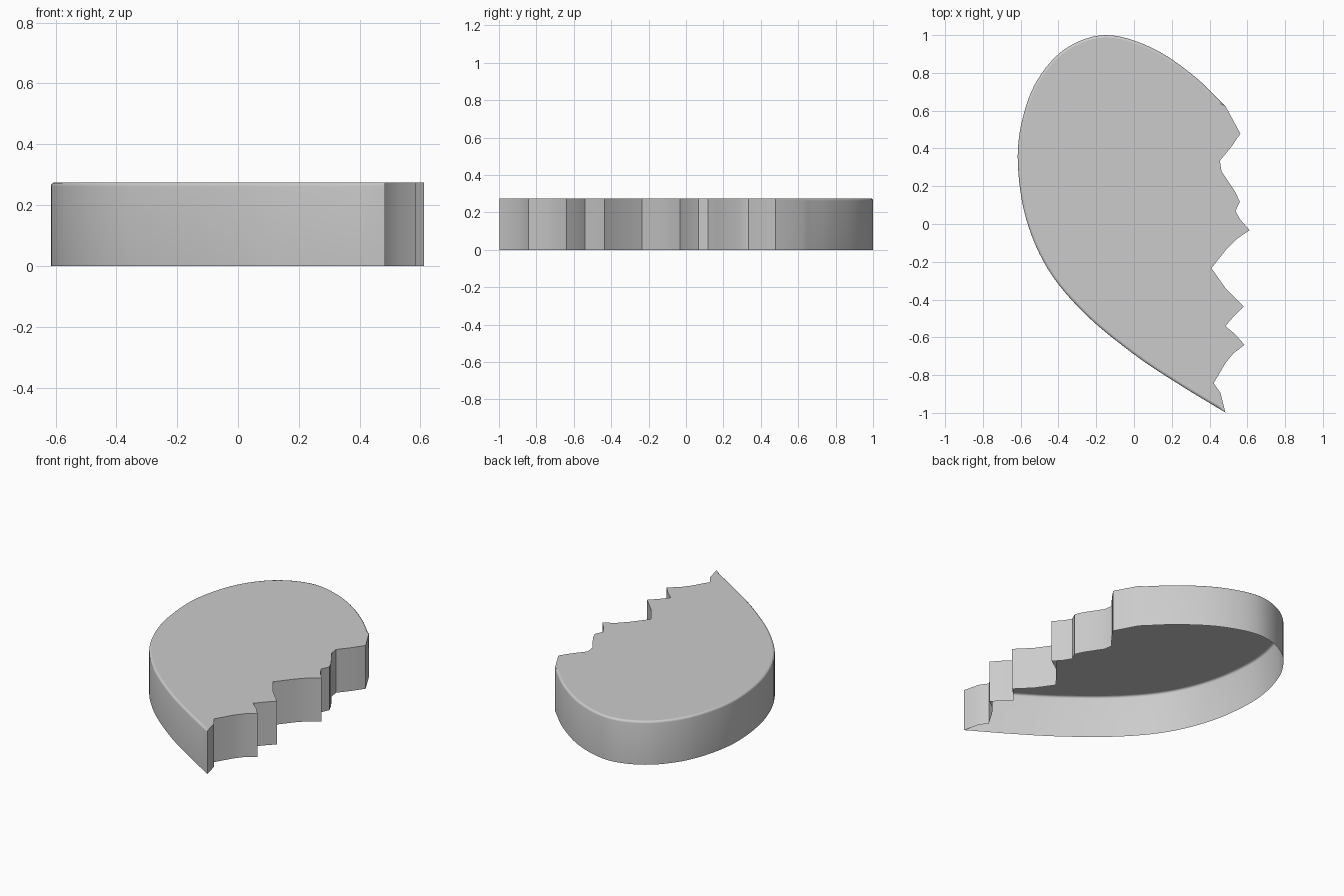
import bpy, bmesh, math
from mathutils import Vector

if "Cube" in bpy.data.objects:
    bpy.data.objects.remove(bpy.data.objects["Cube"])

HEIGHT, BEVEL = 0.275, 0.013

# Smooth outer lobe, from the upper break round the left side to the lower tip
LOBE = [(0.485, 0.623), (0.31, 0.79), (0.09, 0.935), (-0.15, 1.0), (-0.36, 0.93),
        (-0.51, 0.765), (-0.592, 0.55), (-0.615, 0.32), (-0.572, 0.03), (-0.455, -0.24),
        (-0.26, -0.475), (0.0, -0.69), (0.24, -0.85), (0.484, -0.998)]

# Jagged broken edge, from the lower tip back up
BREAK = [(0.458, -0.895), (0.422, -0.842), (0.484, -0.737), (0.526, -0.685),
         (0.585, -0.64), (0.537, -0.585), (0.484, -0.54), (0.53, -0.487),
         (0.58, -0.437), (0.488, -0.345), (0.41, -0.234), (0.49, -0.133),
         (0.54, -0.082), (0.612, -0.033), (0.563, 0.023), (0.537, 0.068),
         (0.56, 0.118), (0.537, 0.168), (0.463, 0.28), (0.455, 0.335),
         (0.515, 0.408), (0.563, 0.478)]


def spline(points, steps):
    """Catmull-Rom curve through the points."""
    p = [Vector(q) for q in points]
    p = [2 * p[0] - p[1]] + p + [2 * p[-1] - p[-2]]
    out = []
    for i in range(1, len(p) - 2):
        a, b, c, d = p[i - 1:i + 3]
        for s in range(steps):
            t = s / steps
            out.append(0.5 * (2 * b + (c - a) * t + (2 * a - 5 * b + 4 * c - d) * t * t
                              + (3 * b - a - 3 * c + d) * t ** 3))
    return out + [p[-2]]


lobe = spline(LOBE, 6)
outline = lobe + [Vector(q) for q in BREAK]
n = len(outline)

# Inward direction: only the lobe rim is rounded, the break stays crisp
inward = [Vector((0, 0)) for _ in outline]
for i in range(1, len(lobe) - 1):
    t = (lobe[i + 1] - lobe[i - 1]).normalized()
    inward[i] = Vector((-t.y, t.x))

bm = bmesh.new()


def ring(z, inset):
    return [bm.verts.new((*(p + d * inset), z if d.length else min(z * 1.0, HEIGHT)))
            for p, d in zip(outline, inward)]


# Open-bottomed shell: wall, rounded rim and flat top
rings = [ring(0, 0)]
for k in range(4):
    a = math.radians(30 * k)
    rings.append(ring(HEIGHT - BEVEL * (1 - math.sin(a)), BEVEL * (1 - math.cos(a))))
for lo, hi in zip(rings, rings[1:]):
    for i in range(n):
        j = (i + 1) % n
        bm.faces.new((lo[i], lo[j], hi[j], hi[i])).smooth = True
bm.faces.new(rings[-1])

# Sharp creases at the teeth and around the top of the break
bm.normal_update()
for e in bm.edges:
    if len(e.link_faces) == 2:
        e.smooth = e.calc_face_angle() < math.radians(40)

mesh = bpy.data.meshes.new("broken_heart_half")
bm.to_mesh(mesh)
bm.free()
bpy.context.collection.objects.link(bpy.data.objects.new("broken_heart_half", mesh))
